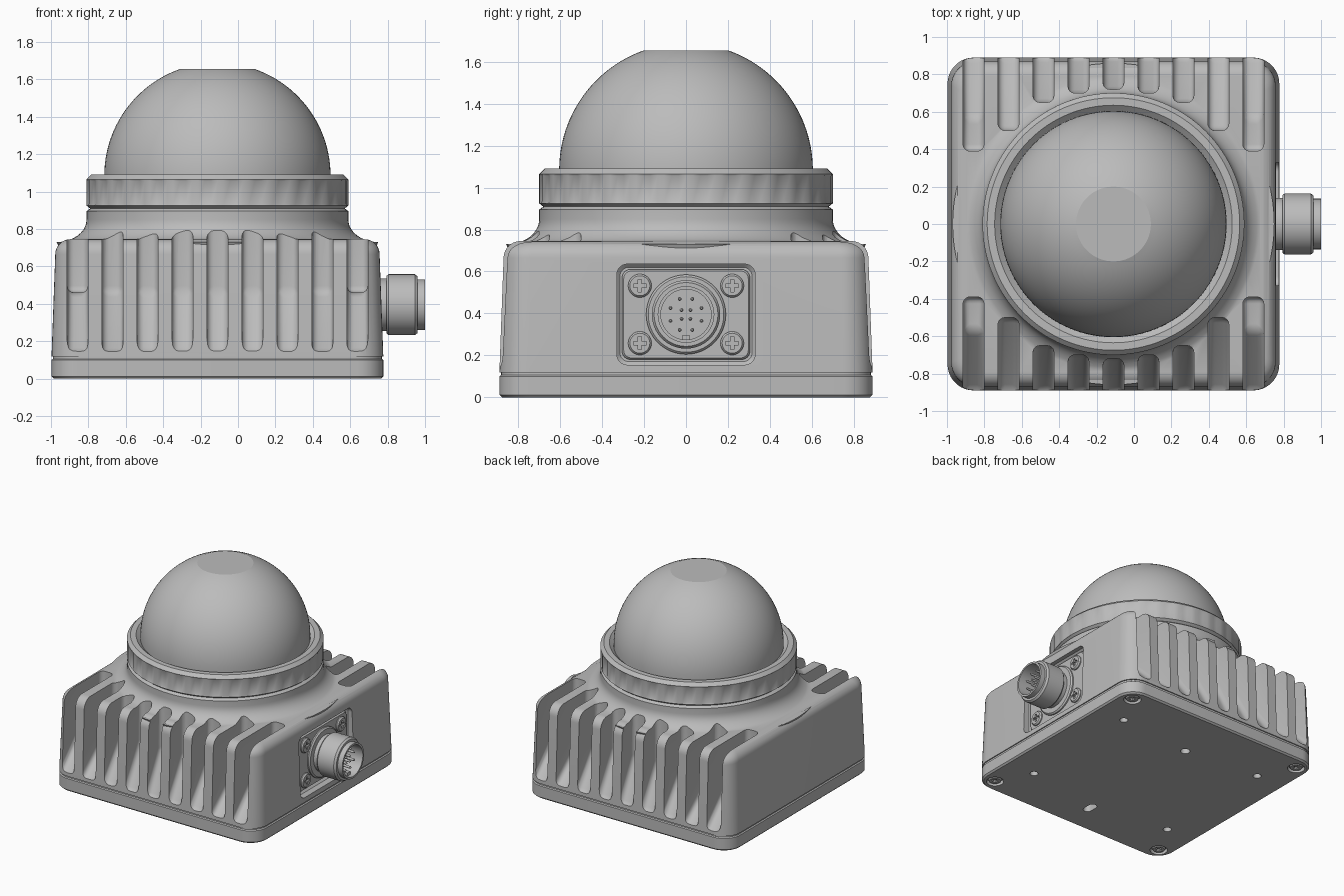
import bpy, bmesh
from math import sin, cos, pi, radians
from mathutils import Matrix, Vector

if bpy.data.objects.get("Cube"):
    bpy.data.objects.remove(bpy.data.objects["Cube"], do_unlink=True)

CX = -0.11                      # housing centre
HX, HY = 0.887, 0.89            # housing half sizes

grey = bpy.data.materials.new("metal grey")
grey.use_nodes = True
grey.diffuse_color = (0.5, 0.5, 0.5, 1)
grey.node_tree.nodes["Principled BSDF"].inputs["Base Color"].default_value = (0.5, 0.5, 0.5, 1)

TO_X = Matrix.Rotation(pi / 2, 4, 'Y')     # local z to world x
DOWN = Matrix.Rotation(pi, 4, 'X')


def finish(name, bm, matrix=Matrix()):
    bmesh.ops.transform(bm, matrix=matrix, verts=bm.verts)
    bmesh.ops.recalc_face_normals(bm, faces=bm.faces)
    mesh = bpy.data.meshes.new(name)
    bm.to_mesh(mesh)
    bm.free()
    mesh.materials.append(grey)
    ob = bpy.data.objects.new(name, mesh)
    bpy.context.collection.objects.link(ob)
    return ob


def loft(name, rings, cyclic=False, matrix=Matrix()):
    bm = bmesh.new()
    rows = [[bm.verts.new(p) for p in ring] for ring in rings]
    n = len(rows[0])
    pairs = list(zip(rows, rows[1:])) + ([(rows[-1], rows[0])] if cyclic else [])
    for a, b in pairs:
        for i in range(n):
            j = (i + 1) % n
            bm.faces.new((a[i], a[j], b[j], b[i]))
    if not cyclic:
        bm.faces.new(rows[0])
        bm.faces.new(rows[-1])
    return finish(name, bm, matrix)


def lathe(name, profile, seg=64, cyclic=False, matrix=Matrix()):
    rings = [[(r * cos(2 * pi * i / seg), r * sin(2 * pi * i / seg), z)
              for i in range(seg)] for r, z in profile]
    return loft(name, rings, cyclic, matrix)


def rounded_rect(hx, hy, r, z, steps=9):
    pts = []
    for k, (sx, sy) in enumerate(((1, 1), (-1, 1), (-1, -1), (1, -1))):
        for i in range(steps + 1):
            a = pi / 2 * (k + i / steps)
            pts.append((sx * (hx - r) + r * cos(a), sy * (hy - r) + r * sin(a), z))
    return pts


def rounded_box(name, hx, hy, r, levels, matrix):
    # levels: (height, inset) pairs
    return loft(name, [rounded_rect(hx - d, hy - d, r - d * 0.5, z) for z, d in levels],
                matrix=matrix)


def box(name, size, matrix):
    bm = bmesh.new()
    bmesh.ops.create_cube(bm, size=1)
    bmesh.ops.scale(bm, vec=size, verts=bm.verts)
    return finish(name, bm, matrix)


def boolean(target, tool, operation='DIFFERENCE'):
    m = target.modifiers.new("bool", 'BOOLEAN')
    m.object, m.operation, m.solver = tool, operation, 'EXACT'
    bpy.context.view_layer.objects.active = target
    bpy.ops.object.modifier_apply(modifier=m.name)
    bpy.data.objects.remove(tool, do_unlink=True)


def at(x, y, z, rot=Matrix()):
    return Matrix.Translation((x, y, z)) @ rot


# Housing: tapered rounded box with a concave flare up to the collar
shoulder = [(0.665 + 0.08 * sin(t), 0.02 + 0.08 * (1 - cos(t)))
            for t in (pi / 2 * i / 8 for i in range(9))]
housing = rounded_box("housing", HX, HY, 0.14, [(0.118, 0)] + shoulder, at(CX, 0, 0))
flare = [(0.86 - 0.16 * cos(t), 0.85 - 0.12 * sin(t)) for t in (pi / 2 * i / 10 for i in range(11))]
boolean(housing, lathe("flare", [(0.68, 0.91), (0.70, 0.895)] + flare + [(0.80, 0.6)], 96,
                       matrix=at(CX, 0, 0)), 'UNION')


# Cooling slots, front and back
def slot(x, end, side):
    knee = end if end > 0.45 else 0.57
    prof = [(0.97, 0.13), (0.885, 0.14), (knee, 0.46)]
    if end < knee:
        prof.append((end, 0.46))
    prof += [(end, 1.0), (0.97, 1.0)]
    bm = bmesh.new()
    face = bm.faces.new([bm.verts.new((x - 0.056, side * y, z)) for y, z in prof])
    ext = bmesh.ops.extrude_face_region(bm, geom=[face])["geom"]
    bmesh.ops.translate(bm, vec=(0.112, 0, 0), verts=[v for v in ext if isinstance(v, bmesh.types.BMVert)])
    bmesh.ops.recalc_face_normals(bm, faces=bm.faces)
    bmesh.ops.bevel(bm, geom=bm.edges[:], offset=0.036, segments=4, profile=0.5,
                    affect='EDGES', clamp_overlap=True)
    return finish("slot_cutter", bm)


slot_ends = (0.72, 0.70, 0.65, 0.50, 0.39)
for side in (-1, 1):
    for k in range(-4, 5):
        boolean(housing, slot(CX + k * 0.187, slot_ends[abs(k)], side))

# Connector recess in the side wall
SOCKET_Z = 0.395
boolean(housing, rounded_box("recess_cutter", 0.24, 0.33, 0.05,
                             [(0.71, 0.015), (0.725, 0), (0.9, 0)], at(0, 0, SOCKET_Z, TO_X)))
rounded_box("connector_plate", 0.215, 0.305, 0.04, [(0.69, 0), (0.725, 0), (0.735, 0.008)],
            at(0, 0, SOCKET_Z, TO_X))

# Base plate with mounting holes and screw counterbores
base = rounded_box("base_plate", HX, HY, 0.14,
                   [(0, 0.012), (0.012, 0), (0.1, 0), (0.106, 0.008), (0.125, 0.008)], at(CX, 0, 0))


def hole(x, y, r, depth):
    boolean(base, lathe("hole_cutter", [(r, -0.05), (r, depth)], 24, matrix=at(x, y, 0)))


corners = [(sx, sy) for sx in (-1, 1) for sy in (-1, 1)]
for sx, sy in corners:
    hole(CX + sx * 0.635, sy * 0.51, 0.03, 0.06)
    hole(CX + sx * 0.78, sy * 0.78, 0.064, 0.03)
hole(CX, 0.45, 0.035, 0.06)
boolean(base, rounded_box("slot_hole_cutter", 0.032, 0.06, 0.031, [(-0.05, 0), (0.06, 0)],
                          at(CX, -0.63, 0)))


# Cross-head screws
def screw(name, matrix, r):
    head = lathe(name, [(r, -0.03), (r, 0.008), (r * 0.85, 0.018)], 32, matrix=matrix)
    arm = r * 1.1
    for size in ((arm, arm * 0.28, 0.04), (arm * 0.28, arm, 0.04)):
        boolean(head, box("cross_cutter", size, matrix @ at(0, 0, 0.02)))


for sx, sy in corners:
    screw("base_screw", at(CX + sx * 0.78, sy * 0.78, 0.022, DOWN), 0.05)
    screw("connector_screw", at(0.735, sx * 0.22, SOCKET_Z + sy * 0.137, TO_X), 0.056)

# Round connector with keyed cup and pins
lathe("connector", [(0.19, 0.71), (0.19, 0.745), (0.18, 0.755), (0.14, 0.755), (0.14, 0.795),
                    (0.155, 0.795), (0.163, 0.805), (0.163, 0.945), (0.152, 0.96), (0.135, 0.96),
                    (0.135, 1.0), (0.12, 1.0), (0.12, 0.84)], 64, matrix=at(0, 0, SOCKET_Z, TO_X))
box("connector_key", (0.13, 0.035, 0.03), at(0.9, 0, SOCKET_Z - 0.112))
for count, radius in ((8, 0.08), (4, 0.03)):
    for i in range(count):
        a = 2 * pi * (i + 0.5) / count
        lathe("connector_pin", [(0.009, 0.83), (0.009, 0.955), (0.004, 0.963)], 12,
              matrix=at(0, radius * cos(a), SOCKET_Z + radius * sin(a), TO_X))

# Clamp ring with shallow grip flats
ring_profile = [(0.60, 0.905), (0.675, 0.905), (0.70, 0.925), (0.70, 0.935), (0.70, 1.055),
                (0.70, 1.065), (0.675, 1.09), (0.635, 1.09), (0.618, 1.075), (0.60, 1.06)]
SEG = 128
rings = []
for row, (r, z) in enumerate(ring_profile):
    ring = []
    for i in range(SEG):
        a = 2 * pi * i / SEG
        rr = r - (0.008 if row in (3, 4) and i % 4 > 1 else 0)
        ring.append((rr * cos(a), rr * sin(a), z))
    rings.append(ring)
loft("clamp_ring", rings, True, at(CX, 0, 0))

# Dome with flat top
R, ZC = 0.605, 1.084
last = radians(70.7)
dome = lathe("dome", [(R, 0.92)] + [(R * cos(last * i / 24), ZC + R * sin(last * i / 24))
                                    for i in range(25)], 96, matrix=at(CX, 0, 0))

# Smooth shading with sharp edges kept
for ob in list(bpy.context.scene.objects):
    if ob.type == 'MESH':
        bpy.ops.object.select_all(action='DESELECT')
        ob.select_set(True)
        bpy.context.view_layer.objects.active = ob
        bpy.ops.object.shade_smooth_by_angle(angle=radians(12 if ob == dome else 28))
